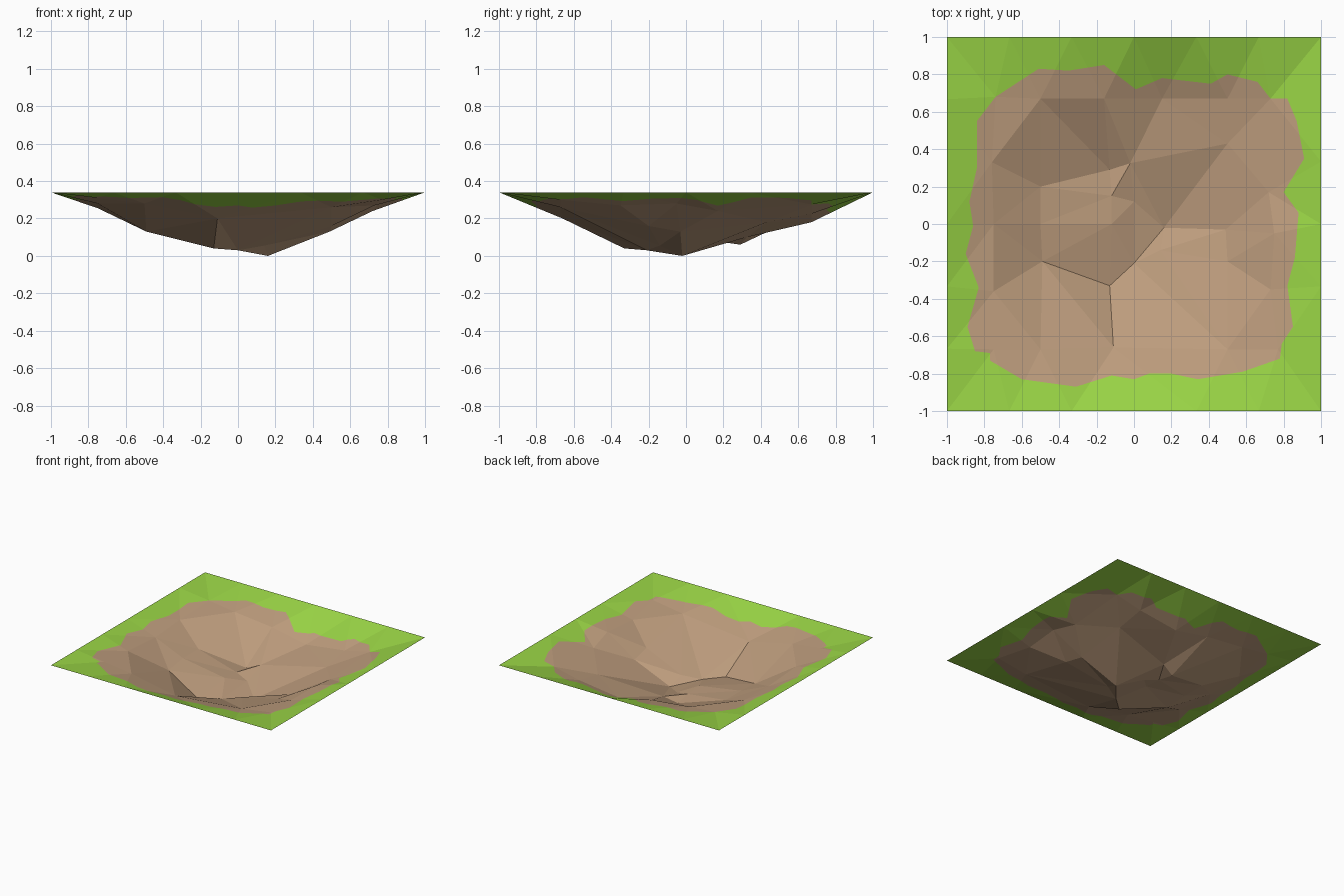
import bpy, bmesh
from mathutils import Vector
from mathutils.geometry import delaunay_2d_cdt

if "Cube" in bpy.data.objects:
    bpy.data.objects.remove(bpy.data.objects["Cube"])

RIM = 0.34

# Main terrain points of the crater
BOWL = [
    (-.74, .68, .30), (-.50, .67, .275), (-.16, .67, .24), (.15, .67, .18), (.50, .67, .225), (.73, .67, .275),
    (-.76, .33, .27), (-.50, .20, .15), (-.13, .29, .06), (-.02, .325, .10), (.50, .43, .18),
    (-.12, .15, .08), (0, .12, .05), (-.12, 0, .09), (.16, -.02, 0), (.49, -.03, .13), (.72, .17, .24),
    (.14, -.14, .055), (0, -.21, .03), (.50, -.20, .16), (.73, -.35, .27),
    (-.49, -.20, .13), (-.75, -.36, .28), (-.13, -.33, .04), (-.11, -.66, .20), (-.50, -.67, .28),
    (.50, -.67, .26), (.77, -.67, .30), (-.75, 0, .255), (.75, -.05, .28), (-.75, -.67, .31), (-.50, 0, .15)]
# Creases running along the rock
CREASES = [(7, 8, 9, 3), (21, 13, 12, 14, 15, 16), (14, 17), (22, 21, 23, 24), (11, 8, 2), (23, 18, 17),
           (9, 14), (9, 12, 11), (7, 1), (7, 6), (19, 20), (12, 18), (14, 18), (21, 25), (21, 24), (13, 23)]

# Ragged line where grass meets dirt
SHORE = [
    (-.51, .83), (-.35, .82), (-.16, .85), (.01, .72), (.15, .78), (.41, .75), (.50, .80), (.66, .76),
    (.73, .67), (.82, .67), (.87, .55), (.91, .35), (.80, .17), (.88, .06), (.86, -.18), (.82, -.33),
    (.85, -.55), (.79, -.64), (.78, -.72), (.58, -.79), (.34, -.83), (.20, -.80), (.08, -.80), (0, -.83),
    (-.12, -.81), (-.31, -.87), (-.60, -.83), (-.77, -.73), (-.77, -.69), (-.85, -.68), (-.89, -.55),
    (-.83, -.34), (-.90, -.16), (-.86, -.01), (-.88, .12), (-.84, .30), (-.84, .55), (-.74, .68)]

# Level square border, six segments a side
steps = [-1 + i / 3 for i in range(6)]
border = [p for s in steps for p in ((s, -1, RIM), (1, s, RIM), (-s, 1, RIM), (-1, -s, RIM))]
points = [Vector(p) for p in BOWL + border]
crease_edges = [e for c in CREASES for e in zip(c, c[1:])]

# Coarse facets
flat = [p.xy for p in points]
_, _, facets, orig, _, _ = delaunay_2d_cdt(flat, crease_edges, [], 0, 1e-5)
coarse = [[points[orig[i][0]] for i in f] for f in facets]


def height(p):
    """Height of the coarse facets at p."""
    best, z = -1e9, RIM
    for a, b, c in coarse:
        u, v, w = (b - a).xy, (c - a).xy, p - a.xy
        d = u.cross(v)
        if abs(d) < 1e-9:
            continue
        s, t = w.cross(v) / d, u.cross(w) / d
        score = min(s, t, 1 - s - t)
        if score > best:
            best, z = score, a.z + s * (b.z - a.z) + t * (c.z - a.z)
    return z


def inside(p):
    hit = False
    for (ax, ay), (bx, by) in zip(SHORE, SHORE[1:] + SHORE[:1]):
        if (ay > p.y) != (by > p.y) and p.x < ax + (p.y - ay) * (bx - ax) / (by - ay):
            hit = not hit
    return hit


# Cut the facets along the grass line
n = len(points)
edges = {tuple(sorted((orig[f[k]][0], orig[f[k - 1]][0]))) for f in facets for k in range(3)}
ring = [(n + i, n + (i + 1) % len(SHORE)) for i in range(len(SHORE))]
verts, _, faces, *_ = delaunay_2d_cdt(flat + [Vector(p) for p in SHORE], list(edges) + ring, [], 0, 1e-4)
verts3 = [Vector((v.x, v.y, height(v))) for v in verts]


def make_part(name, part_faces, color):
    bm = bmesh.new()
    bv = [bm.verts.new(v) for v in verts3]
    for f in part_faces:
        bm.faces.new([bv[i] for i in f])
    bmesh.ops.delete(bm, geom=[v for v in bm.verts if not v.link_faces], context='VERTS')
    bm.normal_update()
    for f in bm.faces:
        if f.normal.z < 0:
            f.normal_flip()
    mesh = bpy.data.meshes.new(name)
    bm.to_mesh(mesh)
    bm.free()
    mat = bpy.data.materials.new(name)
    mat.diffuse_color = color
    mat.use_nodes = True
    mat.node_tree.nodes["Principled BSDF"].inputs["Base Color"].default_value = mat.diffuse_color
    mesh.materials.append(mat)
    bpy.context.collection.objects.link(bpy.data.objects.new(name, mesh))


dirt = [inside(sum((verts[i] for i in f), Vector((0, 0))) / len(f)) for f in faces]
make_part("crater_bowl", [f for f, d in zip(faces, dirt) if d], (.51, .335, .205, 1))
make_part("grass_rim", [f for f, d in zip(faces, dirt) if not d], (.32, .66, .06, 1))
